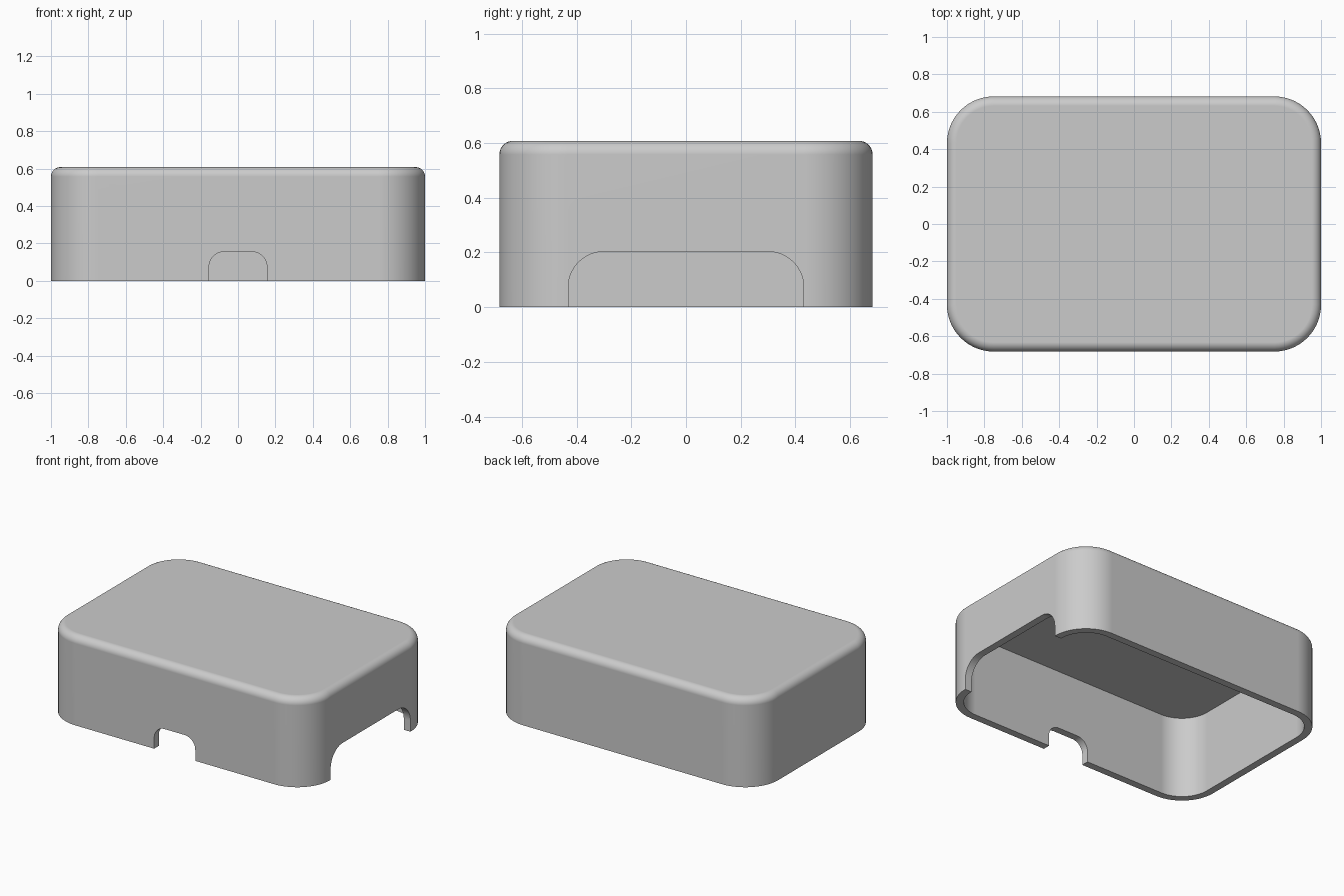
import bpy
import bmesh
from math import cos, sin, pi, radians
from mathutils import Matrix

if "Cube" in bpy.data.objects:
    bpy.data.objects.remove(bpy.data.objects["Cube"], do_unlink=True)

HALF_X, HALF_Y, HEIGHT = 1.0, 0.682, 0.608
CORNER, WALL, FILLET = 0.25, 0.05, 0.05

grey = bpy.data.materials.new("plain grey")
grey.use_nodes = True
grey.diffuse_color = (0.6, 0.6, 0.6, 1)
grey.node_tree.nodes["Principled BSDF"].inputs["Base Color"].default_value = (0.6, 0.6, 0.6, 1)


def rounded_rect(half_a, half_b, radius, steps=14):
    """Outline points of a rounded rectangle, counter-clockwise."""
    points = []
    for quarter, (sa, sb) in enumerate([(1, 1), (-1, 1), (-1, -1), (1, -1)]):
        for i in range(steps + 1):
            t = (quarter + i / steps) * pi / 2
            points.append((sa * (half_a - radius) + radius * cos(t),
                           sb * (half_b - radius) + radius * sin(t)))
    return points


def loft(name, outlines, matrix=Matrix()):
    """Closed solid through a list of (outline, height) rings."""
    bm = bmesh.new()
    rings = [[bm.verts.new((a, b, z)) for a, b in pts] for pts, z in outlines]
    for low, high in zip(rings, rings[1:]):
        for i in range(len(low)):
            j = (i + 1) % len(low)
            bm.faces.new((low[i], low[j], high[j], high[i]))
    bm.faces.new(rings[0][::-1])
    bm.faces.new(rings[-1])
    bm.transform(matrix)
    bmesh.ops.recalc_face_normals(bm, faces=bm.faces)
    mesh = bpy.data.meshes.new(name)
    bm.to_mesh(mesh)
    bm.free()
    mesh.materials.append(grey)
    obj = bpy.data.objects.new(name, mesh)
    bpy.context.collection.objects.link(obj)
    return obj


# Hollow cover: inside ceiling, inside wall, bottom rim, outside wall, top fillet
profile = [(WALL, HEIGHT - WALL), (WALL, 0), (0, 0)]
for k in range(9):
    a = k / 8 * pi / 2
    profile.append((FILLET * (1 - cos(a)), HEIGHT - FILLET * (1 - sin(a))))
cover = loft("cover", [(rounded_rect(HALF_X - d, HALF_Y - d, CORNER - d), z) for d, z in profile])


def cut_notch(half_width, top, radius, turn, reach):
    """Cut a round-topped opening through one wall at its bottom edge."""
    outline = rounded_rect(half_width, top, radius)
    place = Matrix.Rotation(turn, 4, "Z") @ Matrix.Rotation(pi / 2, 4, "X")
    cutter = loft("notch_cutter", [(outline, reach - 0.3), (outline, reach + 0.2)], place)
    cutter.hide_render = True
    mod = cover.modifiers.new("notch", "BOOLEAN")
    mod.operation, mod.solver, mod.object = "DIFFERENCE", "EXACT", cutter
    bpy.ops.object.modifier_apply(modifier=mod.name)
    bpy.data.objects.remove(cutter, do_unlink=True)


bpy.ops.object.select_all(action="DESELECT")
cover.select_set(True)
bpy.context.view_layer.objects.active = cover

# Small front opening and wide opening on the +x side
cut_notch(0.155, 0.155, 0.08, 0, HALF_Y)
cut_notch(0.43, 0.203, 0.13, pi / 2, HALF_X)

# Smooth rounded surfaces, crisp rims
bpy.ops.object.shade_smooth_by_angle(angle=radians(30))
weighted = cover.modifiers.new("weighted_normals", "WEIGHTED_NORMAL")
weighted.keep_sharp = True
